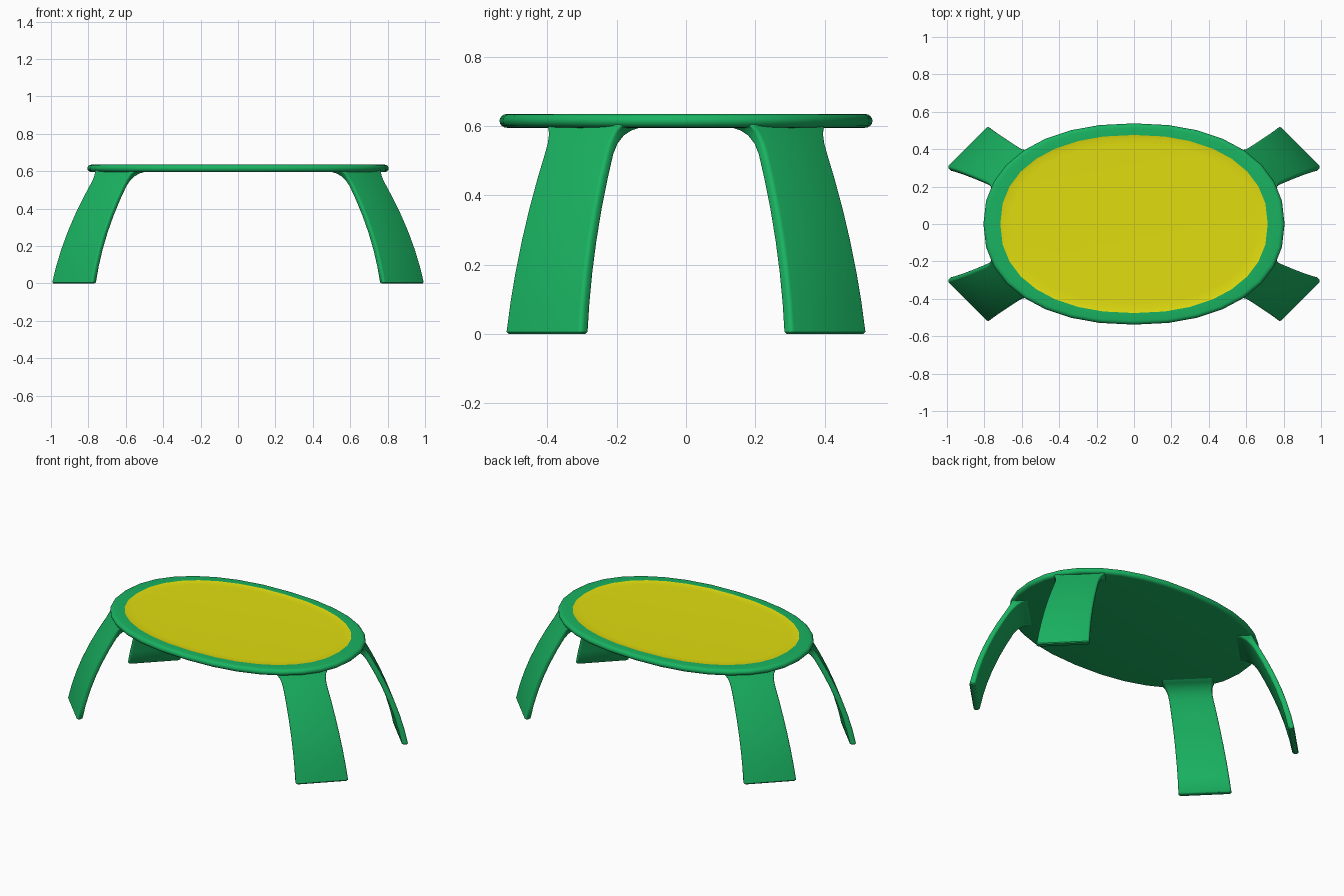
import bpy, bmesh, math
from mathutils import Vector

if "Cube" in bpy.data.objects:
    bpy.data.objects.remove(bpy.data.objects["Cube"])


def material(name, rgb):
    m = bpy.data.materials.new(name)
    m.diffuse_color = (*rgb, 1)
    m.use_nodes = True
    m.node_tree.nodes["Principled BSDF"].inputs["Base Color"].default_value = m.diffuse_color
    return m


green = material("green", (0.01, 0.45, 0.12))
yellow = material("yellow", (0.75, 0.72, 0.005))


def loft(name, rings, mat, cap_start=True, cap_end=True):
    """Skin a stack of equal-length point rings."""
    bm = bmesh.new()
    loops = [[bm.verts.new(p) for p in ring] for ring in rings]
    n = len(loops[0])
    for a, b in zip(loops, loops[1:]):
        for i in range(n):
            j = (i + 1) % n
            bm.faces.new((a[i], a[j], b[j], b[i]))
    if cap_start:
        bm.faces.new(loops[0][::-1])
    if cap_end:
        bm.faces.new(loops[-1])
    bmesh.ops.recalc_face_normals(bm, faces=bm.faces)
    me = bpy.data.meshes.new(name)
    bm.to_mesh(me)
    bm.free()
    ob = bpy.data.objects.new(name, me)
    bpy.context.collection.objects.link(ob)
    me.materials.append(mat)
    bpy.context.view_layer.objects.active = ob
    ob.select_set(True)
    bpy.ops.object.shade_smooth_by_angle(angle=math.radians(40))
    ob.select_set(False)
    return ob


def oval(rx, ry, z, n=32, power=2.22):
    """Slightly squared ellipse."""
    pts = []
    for i in range(n):
        t = math.tau * i / n
        c, s = math.cos(t), math.sin(t)
        pts.append((math.copysign(abs(c) ** (2 / power), c) * rx,
                    math.copysign(abs(s) ** (2 / power), s) * ry, z))
    return pts


# Table top with a rounded rim
R, ZC = 0.02, 0.615
rings = []
for k in range(9):
    a = math.radians(-90 + 22.5 * k)
    d = 0.022 * (math.cos(a) - 1)
    rings.append(oval(0.805 + d, 0.538 + d, ZC + R * math.sin(a)))
rings.append(oval(0.715, 0.476, ZC + R))
loft("table_top", rings, green, cap_end=False)

# Yellow panel, set slightly into the top
loft("top_panel", [oval(0.715, 0.476, 0.635), oval(0.70, 0.461, 0.632),
                   oval(0.66, 0.425, 0.631)], yellow, cap_start=False)


def leg_section(z, side=0.0, inner=0.0, shrink=0.0):
    """Rounded rectangle across the leg at height z; side/inner flare it."""
    f = Vector((0.89 - 0.176 * z - 0.335 * z * z,
                0.414 - 0.08 * z - 0.19 * z * z, z))
    u = Vector((1, -1, 0)).normalized()
    v = Vector((-1, -1, 0)).normalized()
    hw = 0.155 - 0.05 * z + side - shrink
    t0, t1 = shrink, 0.036 + inner - shrink
    r = 0.012
    pts = []
    for cu, cv, a0 in ((hw - r, t1 - r, 0), (-hw + r, t1 - r, 90),
                       (-hw + r, t0 + r, 180), (hw - r, t0 + r, 270)):
        for k in range(4):
            a = math.radians(a0 + 30 * k)
            pts.append(f + u * (cu + r * math.cos(a)) + v * (cv + r * math.sin(a)))
    return pts


# Curved splayed legs, flaring into the underside of the top
sections = [leg_section(0, shrink=0.005), leg_section(0.006)]
sections += [leg_section(0.09 * k) for k in range(1, 6)]
sections += [leg_section(0.52), leg_section(0.55, 0.002, 0.005),
             leg_section(0.573, 0.008, 0.016), leg_section(0.588, 0.016, 0.035),
             leg_section(0.597, 0.024, 0.065), leg_section(0.605, 0.024, 0.07)]
legs = loft("legs", sections, green)
mirror = legs.modifiers.new("Mirror", 'MIRROR')
mirror.use_axis = (True, True, False)
mirror.use_mirror_merge = False
